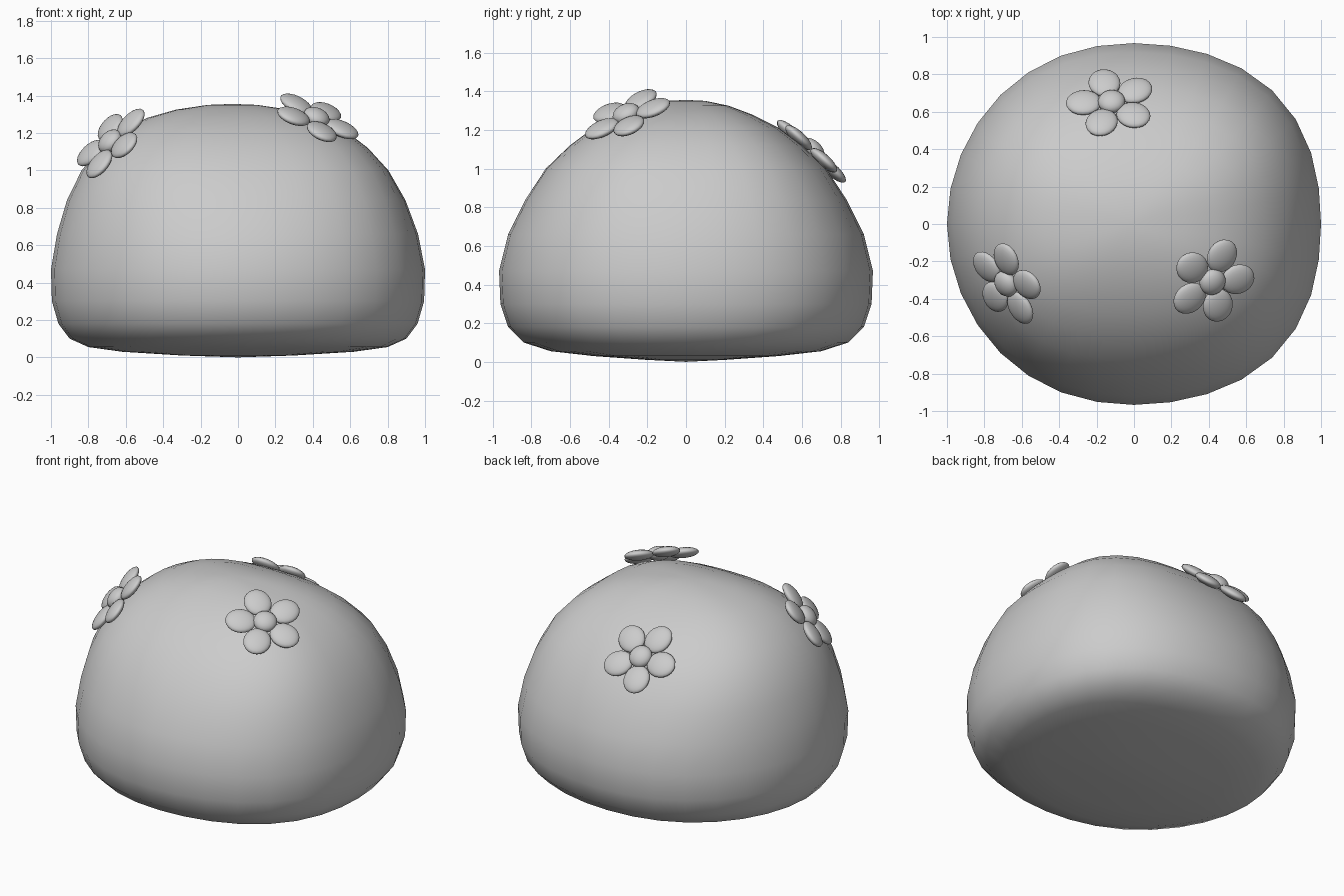
import bpy
import bmesh
from math import sin, cos, tau
from mathutils import Vector, Matrix

if "Cube" in bpy.data.objects:
    bpy.data.objects.remove(bpy.data.objects["Cube"], do_unlink=True)

grey = bpy.data.materials.new("plain_grey")
grey.use_nodes = True
grey.diffuse_color = (0.6, 0.6, 0.6, 1)
grey.node_tree.nodes["Principled BSDF"].inputs["Base Color"].default_value = (0.6, 0.6, 0.6, 1)


def finish(bm, name):
    """Turn a bmesh into a smooth grey object."""
    bmesh.ops.recalc_face_normals(bm, faces=bm.faces)
    mesh = bpy.data.meshes.new(name)
    bm.to_mesh(mesh)
    bm.free()
    mesh.materials.append(grey)
    mesh.shade_smooth()
    obj = bpy.data.objects.new(name, mesh)
    bpy.context.collection.objects.link(obj)
    return obj


# Soft dome: height, half width in x, half depth in y
PROFILE = [
    (0.01, 0.3, 0.2), (0.03, 0.62, 0.48), (0.055, 0.8, 0.7), (0.1, 0.9, 0.84),
    (0.18, 0.96, 0.92), (0.3, 0.995, 0.96), (0.47, 1.0, 0.967),
    (0.66, 0.965, 0.92), (0.84, 0.905, 0.83), (1.0, 0.82, 0.725),
    (1.12, 0.715, 0.6), (1.21, 0.6, 0.48), (1.28, 0.46, 0.34),
    (1.325, 0.3, 0.22), (1.35, 0.13, 0.1),
]
SEGMENTS = 32


def dome():
    bm = bmesh.new()
    rings = []
    for z, hx, hy in PROFILE:
        ring = []
        lift = max(0, z - 0.6)
        for i in range(SEGMENTS):
            a = tau * i / SEGMENTS
            # sections are slightly squared, more so on the left and near the top
            r = 1 + sin(2 * a) ** 2 * (0.027 + 0.025 * cos(a) + 0.09 * lift)
            ring.append(bm.verts.new((hx * r * cos(a) - 0.04 * lift, hy * r * sin(a), z)))
        rings.append(ring)
    for low, high in zip(rings, rings[1:]):
        for i in range(SEGMENTS):
            j = (i + 1) % SEGMENTS
            bm.faces.new((low[i], low[j], high[j], high[i]))
    for ring, z in ((rings[0], 0), (rings[-1], 1.355)):
        tip = bm.verts.new((ring[0].co.x - PROFILE[0][1] if z == 0 else -0.03, 0, z))
        for i in range(SEGMENTS):
            bm.faces.new((ring[i], ring[(i + 1) % SEGMENTS], tip))
    finish(bm, "dome_body")


def blob(bm, axes, place, size):
    """Add a flattened ball whose own axes are the given directions."""
    turn = Matrix(axes).transposed().to_4x4()
    matrix = Matrix.Translation(place) @ turn @ Matrix.Diagonal((*size, 1))
    bmesh.ops.create_uvsphere(bm, u_segments=20, v_segments=12, radius=1, matrix=matrix)


def flower(name, centre, normal, first):
    """Five petals round a button, facing along the normal."""
    centre, n = Vector(centre), Vector(normal).normalized()
    u = Vector(first)
    u = (u - n * u.dot(n)).normalized()
    v = n.cross(u)
    petals = bmesh.new()
    for k in range(5):
        a = tau * k / 5
        out = u * cos(a) + v * sin(a)
        side = n.cross(out)
        blob(petals, (out, side, n), centre + out * 0.15 - n * 0.01, (0.095, 0.085, 0.032))
    finish(petals, name + "_petals")
    button = bmesh.new()
    blob(button, (u, v, n), centre, (0.073, 0.073, 0.045))
    finish(button, name + "_centre")


dome()
flower("right_flower", (-0.685, -0.32, 1.155), (-0.66, -0.42, 0.63), (0.13, -0.01, 0.13))
flower("left_flower", (0.42, -0.31, 1.285), (0.37, -0.37, 0.85), (0.06, 0.15, 0.04))
flower("back_flower", (-0.12, 0.655, 1.1), (-0.05, 0.67, 0.74), (-0.04, 0.11, -0.1))
